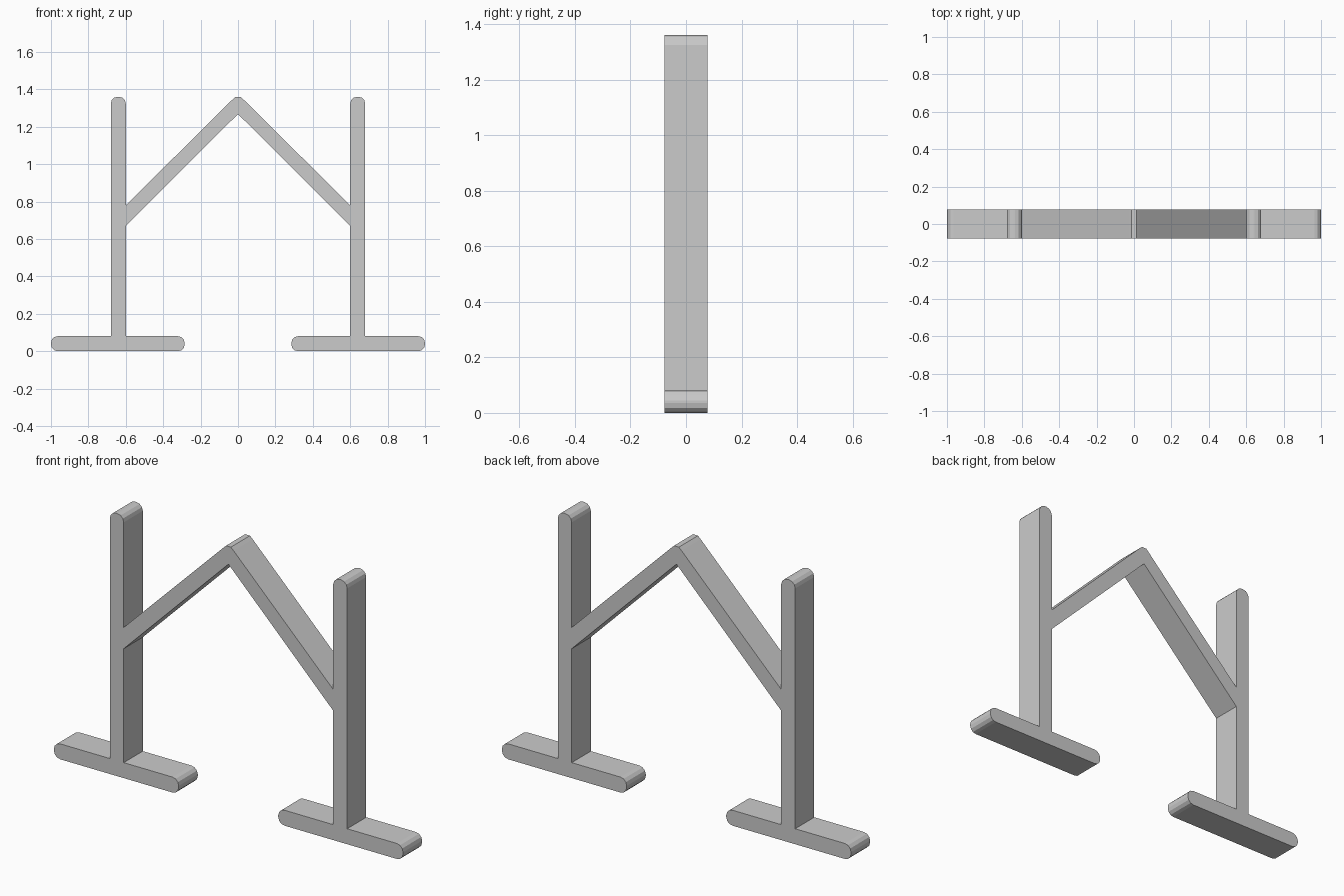
import bpy
import bmesh
from math import cos, sin, radians

old = bpy.data.objects.get("Cube")
if old:
    bpy.data.objects.remove(old, do_unlink=True)

HALF_DEPTH = 0.078
THICK = 0.08      # thickness of posts and feet
R = 0.036         # corner radius of the rounded ends
POST_IN, POST_OUT = 0.6, 0.68
FOOT_IN, FOOT_OUT = 0.285, 1.0
TOP = 1.36

grey = bpy.data.materials.new("light grey")
grey.use_nodes = True
colour = (0.6, 0.6, 0.6, 1)
grey.diffuse_color = colour
grey.node_tree.nodes["Principled BSDF"].inputs["Base Color"].default_value = colour


def corner(cx, cz, start, steps=3):
    """Quarter round about a centre, running counter-clockwise."""
    angles = [radians(start + 90 * i / steps) for i in range(steps + 1)]
    return [(cx + R * cos(a), cz + R * sin(a)) for a in angles]


# Left half of the outline: foot, post and sloping brace in one piece
outline = corner(FOOT_IN + R, R, 180)
outline += corner(FOOT_OUT - R, R, 270)
outline += corner(FOOT_OUT - R, THICK - R, 0)
outline += [(POST_OUT, THICK)]
outline += corner(POST_OUT - R, TOP - R, 0)
outline += corner(POST_IN + R, TOP - R, 90)
outline += [(POST_IN, 0.78), (0.03, 1.345), (0.014, TOP), (0, TOP)]
outline += [(0, 1.268), (POST_IN, 0.67), (POST_IN, THICK)]
outline += corner(FOOT_IN + R, THICK - R, 90)

# Extrude the outline through the depth
bm = bmesh.new()
front = bm.faces.new([bm.verts.new((x, -HALF_DEPTH, z)) for x, z in outline])
back = bmesh.ops.extrude_face_region(bm, geom=[front], use_keep_orig=True)["geom"]
for v in back:
    if isinstance(v, bmesh.types.BMVert):
        v.co.y = HALF_DEPTH

# Open the centre plane, so that both halves weld into one frame
centre = [f for f in bm.faces if all(abs(v.co.x) < 1e-5 for v in f.verts)]
bmesh.ops.delete(bm, geom=centre, context="FACES")
bmesh.ops.remove_doubles(bm, verts=bm.verts, dist=1e-5)
bmesh.ops.recalc_face_normals(bm, faces=bm.faces)

mesh = bpy.data.meshes.new("braced_frame")
bm.to_mesh(mesh)
bm.free()
mesh.materials.append(grey)
frame = bpy.data.objects.new("braced_frame", mesh)
bpy.context.collection.objects.link(frame)

mirror = frame.modifiers.new("Mirror", "MIRROR")
mirror.use_axis = (True, False, False)
mirror.use_clip = True
